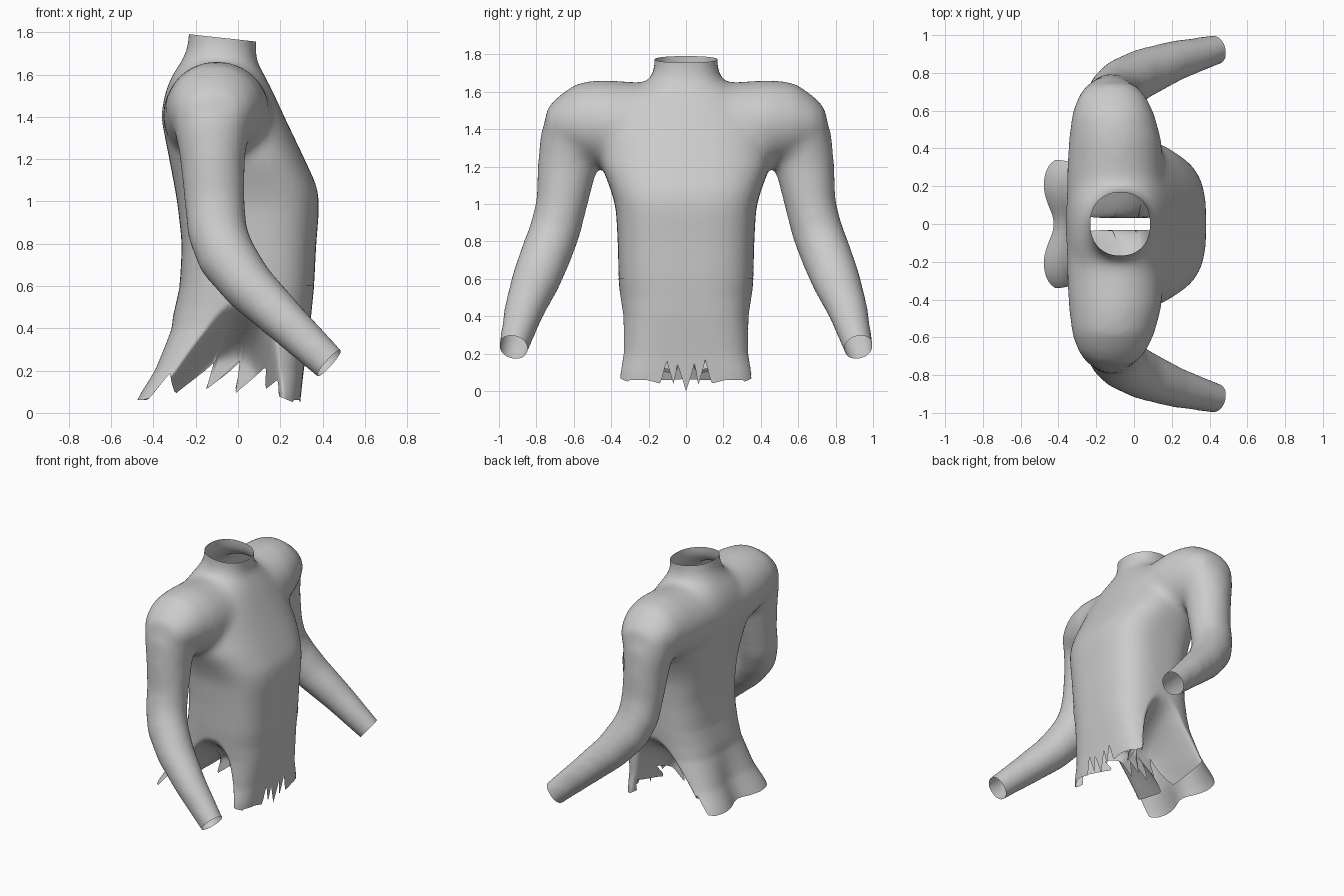
import bpy, bmesh, math
from mathutils import Vector

if "Cube" in bpy.data.objects:
    bpy.data.objects.remove(bpy.data.objects["Cube"])


def lerp_table(table, t):
    """Interpolate rows (key, a, b, ...) sorted by rising key."""
    if t <= table[0][0]:
        return table[0][1:]
    for p, q in zip(table, table[1:]):
        if t <= q[0]:
            f = (t - p[0]) / (q[0] - p[0])
            return [a + (b - a) * f for a, b in zip(p[1:], q[1:])]
    return table[-1][1:]


def superellipse(n, count):
    """Unit superellipse sampled evenly along its length."""
    raw = []
    for i in range(2001):
        t = 2 * math.pi * i / 2000
        c, s = math.cos(t), math.sin(t)
        raw.append(Vector((math.copysign(abs(c) ** (2 / n), c), math.copysign(abs(s) ** (2 / n), s))))
    total = sum((b - a).length for a, b in zip(raw, raw[1:]))
    out, run = [], 0.0
    for a, b in zip(raw, raw[1:]):
        if run >= len(out) * total / count and len(out) < count:
            out.append(a)
        run += (b - a).length
    return out


def loft(bm, rings, caps=True):
    rows = [[bm.verts.new(p) for p in r] for r in rings]
    for a, b in zip(rows, rows[1:]):
        for i in range(len(a)):
            j = (i + 1) % len(a)
            bm.faces.new((a[i], a[j], b[j], b[i]))
    if caps:
        bm.faces.new(rows[0][::-1])
        bm.faces.new(rows[-1])


def finish(bm, name):
    bmesh.ops.recalc_face_normals(bm, faces=bm.faces)
    me = bpy.data.meshes.new(name)
    bm.to_mesh(me)
    bm.free()
    me.polygons.foreach_set("use_smooth", [True] * len(me.polygons))
    ob = bpy.data.objects.new(name, me)
    bpy.context.collection.objects.link(ob)
    return ob


# torso profile: z, back x, front x, half width
TORSO = [(0.0, -0.52, 0.29, 0.40), (0.1, -0.465, 0.30, 0.38), (0.2, -0.405, 0.31, 0.355),
         (0.4, -0.32, 0.34, 0.345), (0.6, -0.275, 0.36, 0.36), (0.8, -0.265, 0.37, 0.365),
         (0.98, -0.285, 0.385, 0.375), (1.07, -0.30, 0.375, 0.40), (1.2, -0.325, 0.315, 0.45),
         (1.4, -0.365, 0.22, 0.46), (1.52, -0.345, 0.165, 0.41), (1.6, -0.31, 0.125, 0.31),
         (1.66, -0.27, 0.09, 0.20), (1.72, -0.24, 0.085, 0.17), (1.9, -0.225, 0.10, 0.17)]

# upper body: torso, shoulders and sleeves fused together
bm = bmesh.new()
rings = []
for k in range(51):
    z = 0.4 + 1.5 * k / 50
    back, front, half = lerp_table(TORSO, z)
    n = lerp_table([(1.0, 3.0), (1.3, 2.5), (1.6, 2.2)], z)[0]
    rings.append([((back + front) / 2 + (front - back) / 2 * p.x, half * p.y, z)
                  for p in superellipse(n, 64)])
loft(bm, rings)

# shoulder yoke: y, centre x, centre z, x radius, z radius
YOKE = [(0, -0.10, 1.40, 0.26, 0.24), (0.3, -0.10, 1.41, 0.255, 0.245), (0.45, -0.10, 1.43, 0.245, 0.235),
        (0.58, -0.11, 1.44, 0.22, 0.21), (0.68, -0.115, 1.435, 0.18, 0.145), (0.75, -0.115, 1.42, 0.11, 0.09)]
rings = []
for row in [(-r[0],) + r[1:] for r in YOKE[:0:-1]] + YOKE:
    y, cx, cz, rx, rz = row
    rings.append([(cx + rx * math.cos(2 * math.pi * i / 40), y, cz + rz * math.sin(2 * math.pi * i / 40))
                  for i in range(40)])
loft(bm, rings)

# sleeves: centre x, y, z, fore-aft radius, side radius
SLEEVE = [(-0.12, 0.61, 1.48, 0.18, 0.13), (-0.125, 0.62, 1.36, 0.18, 0.16), (-0.12, 0.635, 1.2, 0.155, 0.16),
          (-0.11, 0.665, 1.0, 0.145, 0.138), (-0.10, 0.70, 0.86, 0.143, 0.138), (-0.055, 0.745, 0.74, 0.143, 0.138),
          (0.05, 0.80, 0.60, 0.127, 0.133), (0.22, 0.865, 0.435, 0.108, 0.11), (0.43, 0.922, 0.235, 0.089, 0.082),
          (0.52, 0.945, 0.155, 0.087, 0.08)]
for side in (1, -1):
    pts = [Vector((r[0], r[1] * side, r[2])) for r in SLEEVE]
    rings = []
    for i, r in enumerate(SLEEVE):
        t = (pts[min(i + 1, len(pts) - 1)] - pts[max(i - 1, 0)]).normalized()
        a = t.cross(Vector((0, 1, 0))).normalized()
        b = t.cross(a)
        rings.append([pts[i] + a * r[3] * math.cos(2 * math.pi * k / 32) + b * r[4] * math.sin(2 * math.pi * k / 32)
                      for k in range(32)])
    loft(bm, rings)

raw = finish(bm, "upper_body_blocks")
mod = raw.modifiers.new("fuse", "REMESH")
mod.mode = "VOXEL"
mod.voxel_size = 0.018
fused = bpy.data.meshes.new_from_object(raw.evaluated_get(bpy.context.evaluated_depsgraph_get()))
bpy.data.objects.remove(raw)
bm = bmesh.new()
bm.from_mesh(fused)
for _ in range(18):
    bmesh.ops.smooth_vert(bm, verts=bm.verts, factor=0.5, use_axis_x=True, use_axis_y=True, use_axis_z=True)


def cut(co, normal, test):
    """Open the shell by slicing away everything beyond a plane."""
    faces = [f for f in bm.faces if test(f.calc_center_median())]
    edges = {e for f in faces for e in f.edges}
    verts = {v for f in faces for v in f.verts}
    bmesh.ops.bisect_plane(bm, geom=faces + list(edges) + list(verts), plane_co=co, plane_no=normal,
                           clear_outer=True)


cut((-0.22, 0, 1.79), (0.11, 0, 1), lambda c: c.z > 1.65)
cut((0, 0, 0.6), (0, 0, -1), lambda c: abs(c.y) < 0.5 and c.z < 0.8)
for side in (1, -1):
    cut((0.43, 0.922 * side, 0.235), (0.73, 0.2 * side, -0.65), lambda c: c.y * side > 0.7 and c.z < 0.45)
finish(bm, "shirt_upper_body")

# torn hem: sides pinched inwards under an arch, ragged lower edge
SIDE_TEETH = [(-0.40, 0.06), (-0.37, 0.07), (-0.345, 0.19), (-0.27, 0.09), (-0.145, 0.24), (-0.135, 0.11),
              (-0.01, 0.25), (0.0, 0.09), (0.12, 0.22), (0.135, 0.11), (0.19, 0.16), (0.2, 0.08), (0.27, 0.05)]
FRONT_TEETH = [(0, 0.0), (0.045, 0.15), (0.06, 0.03), (0.105, 0.17), (0.125, 0.04), (0.2, 0.06)]


def hem_point(round_p, square_p, z):
    """Cross-section gets squarer and more pinched towards the bottom."""
    u, w = round_p.lerp(square_p, min(max((0.5 - z) / 0.4, 0), 1))
    back, front, half = lerp_table(TORSO, z)
    x = (back + front) / 2 + (front - back) / 2 * u
    s = min(max((0.55 - 0.35 * abs(u / 0.7) ** 2.4 - z) / 0.31, 0), 1)
    y = half * w * (1 - 0.91 * s * s * (3 - 2 * s))
    if u < 0:
        x += 0.07 * math.exp(-(y / 0.13) ** 2) * max(0, 1 - z / 0.45) * abs(u) ** 3
    return x, y, z


columns = []
for p, q in zip(superellipse(3.0, 280), superellipse(4.5, 280)):
    x, y, _ = hem_point(p, q, 0.15)
    if x > 0.27:
        low = lerp_table(FRONT_TEETH, abs(y))[0]
    else:
        low = lerp_table(SIDE_TEETH, x)[0]
    columns.append([hem_point(p, q, 0.605 + (low - 0.605) * k / 26) for k in range(27)])
bm = bmesh.new()
loft(bm, [list(r) for r in zip(*columns)], caps=False)
finish(bm, "shirt_torn_hem")
